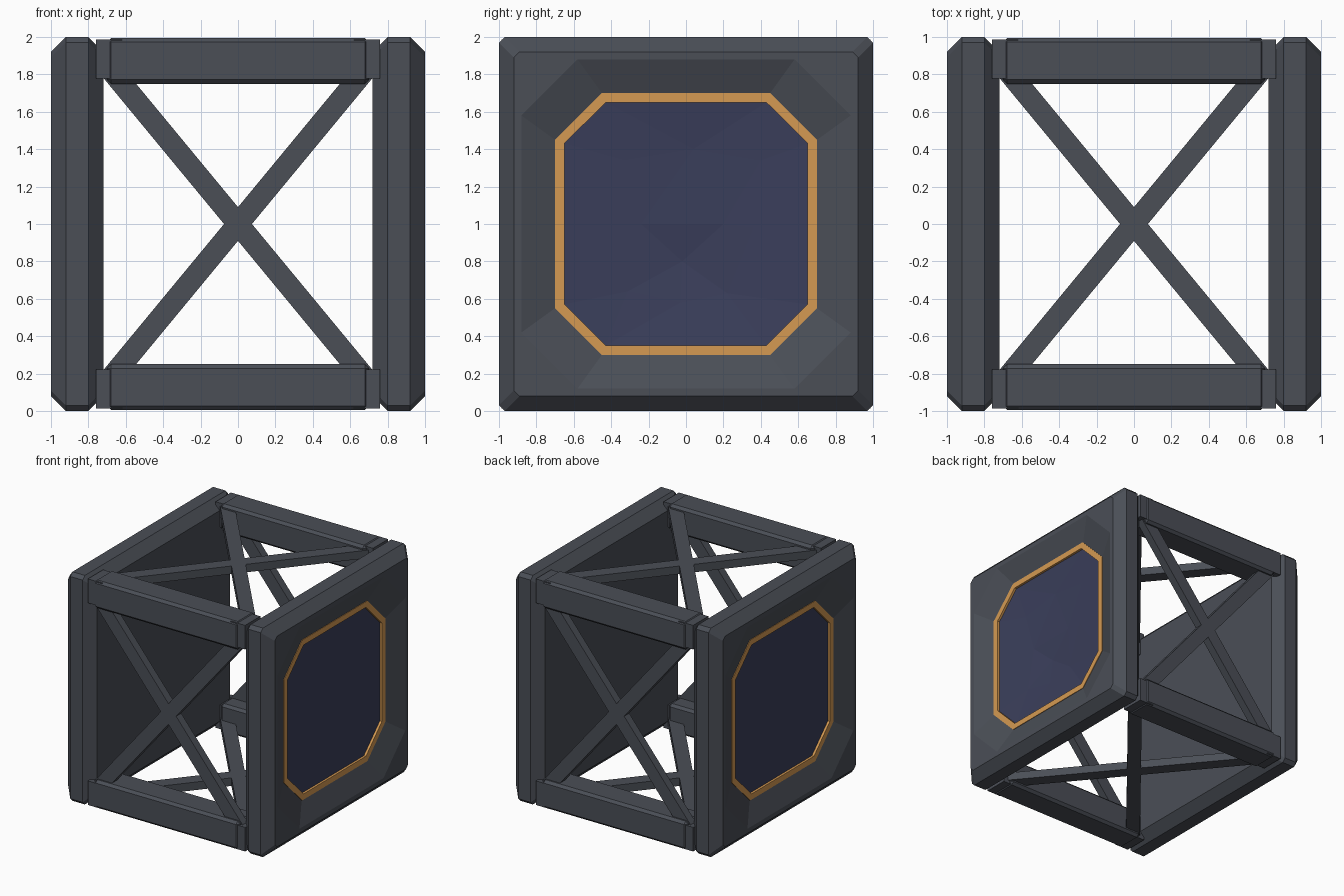
import bpy, bmesh, math
from mathutils import Vector, Matrix
from mathutils.geometry import delaunay_2d_cdt

if "Cube" in bpy.data.objects:
    bpy.data.objects.remove(bpy.data.objects["Cube"])


def material(name, rgb):
    m = bpy.data.materials.new(name)
    m.diffuse_color = (*rgb, 1)
    m.use_nodes = True
    m.node_tree.nodes["Principled BSDF"].inputs["Base Color"].default_value = m.diffuse_color
    return m


GREY = material("dark steel", (0.069, 0.077, 0.094))
GOLD = material("amber trim", (0.66, 0.32, 0.085))
BLUE = material("deep blue", (0.043, 0.049, 0.105))
CENTRE = Matrix.Translation((0, 0, 1))


def finish(name, bm, mat, matrix):
    bmesh.ops.recalc_face_normals(bm, faces=bm.faces)
    me = bpy.data.meshes.new(name)
    bm.to_mesh(me)
    bm.free()
    me.transform(CENTRE @ matrix)
    me.materials.append(mat)
    ob = bpy.data.objects.new(name, me)
    bpy.context.collection.objects.link(ob)
    return ob


def octagon(x, h, c):
    """Square of half size h with corners cut by c, in the plane at x."""
    a = h - c
    return [(x, *p) for p in ((a, -h), (h, -a), (h, a), (a, h),
                              (-a, h), (-h, a), (-h, -a), (-a, -h))]


def loft(name, rings, mat, matrix, cap_start=False, cap_end=False):
    bm = bmesh.new()
    loops = [[bm.verts.new(p) for p in octagon(*r)] for r in rings]
    for a, b in zip(loops, loops[1:]):
        for i in range(8):
            j = (i + 1) % 8
            bm.faces.new((a[i], a[j], b[j], b[i]))
    if cap_start:
        bm.faces.new(loops[0][::-1])
    if cap_end:
        bm.faces.new(loops[-1])
    return finish(name, bm, mat, matrix)


def box(name, size, bevel, matrix):
    bm = bmesh.new()
    bmesh.ops.create_cube(bm, size=1)
    bmesh.ops.scale(bm, vec=size, verts=bm.verts)
    if bevel:
        bmesh.ops.bevel(bm, geom=bm.edges[:], offset=bevel, segments=1, affect='EDGES')
    return finish(name, bm, GREY, matrix)


# Uneven panel: inner points as (y, z, x)
DENTS = [(-0.33, 0.34, 0.895), (0.04, 0.40, 0.89), (0.40, 0.34, 0.90),
         (-0.24, 0.0, 0.885), (0.20, 0.0, 0.885), (-0.02, -0.20, 0.865),
         (-0.31, -0.36, 0.89), (-0.03, -0.42, 0.885), (0.22, -0.37, 0.88),
         (0.36, -0.02, 0.895), (-0.45, -0.1, 0.90)]


def panel(name, matrix):
    pts = octagon(0.915, 0.65, 0.22) + [(x, y, z) for y, z, x in DENTS]
    flat = [Vector((p[1], p[2])) for p in pts]
    edges = [(i, (i + 1) % 8) for i in range(8)]
    co, _, faces, orig, _, _ = delaunay_2d_cdt(flat, edges, [], 1, 1e-5)
    bm = bmesh.new()
    vs = [bm.verts.new((pts[o[0]][0], c.x, c.y)) for c, o in zip(co, orig)]
    for f in faces:
        bm.faces.new([vs[i] for i in f])
    bm.normal_update()
    if sum(f.normal.x for f in bm.faces) < 0:
        bmesh.ops.reverse_faces(bm, faces=bm.faces)
    me = bpy.data.meshes.new(name)
    bm.to_mesh(me)
    bm.free()
    me.transform(CENTRE @ matrix)
    me.materials.append(BLUE)
    bpy.context.collection.objects.link(bpy.data.objects.new(name, me))


# End plates with recess, trim ring and panel
for side, rot in (("right", 0), ("left", math.pi)):
    m = Matrix.Rotation(rot, 4, 'Y')
    loft(side + "_end_plate",
         [(0.72, 0.92, 0.03), (0.80, 1.0, 0.03), (0.92, 1.0, 0.03), (1.0, 0.92, 0.03),
          (1.0, 0.88, 0.30), (0.93, 0.70, 0.25), (0.84, 0.68, 0.24)],
         GREY, m, True, True)
    loft(side + "_trim_ring",
         [(0.91, 0.70, 0.25), (0.935, 0.70, 0.25), (0.935, 0.65, 0.22), (0.91, 0.65, 0.22)],
         GOLD, m)
    panel(side + "_panel", m)

# Four sides: edge beam, its end joints and crossed braces
angle = math.atan2(0.771, 0.637)
for i, side in enumerate(("front", "top", "back", "bottom")):
    turn = Matrix.Rotation(-i * math.pi / 2, 4, 'X')
    box(side + "_beam", (1.40, 0.245, 0.245), 0.022,
        turn @ Matrix.Translation((0, -0.872, 0.872)))
    for s in (-1, 1):
        box(side + "_beam_joint", (0.14, 0.21, 0.21), 0.0,
            turn @ Matrix.Translation((s * 0.69, -0.882, 0.882)))
        box(side + "_brace", (2.23, 0.07, 0.115), 0.0,
            turn @ Matrix.Translation((0, -0.925, 0)) @ Matrix.Rotation(s * angle, 4, 'Y'))
